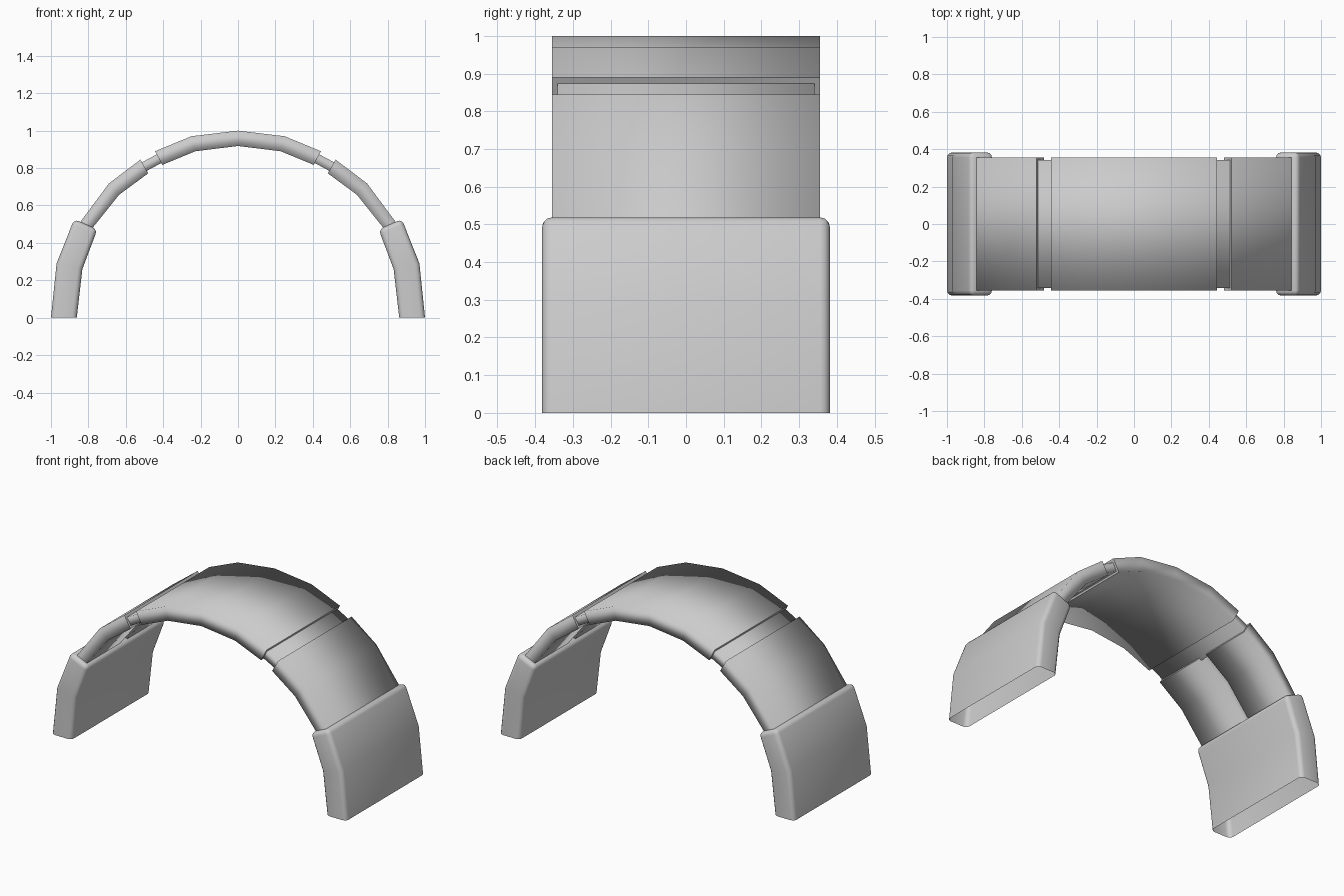
import bpy, bmesh, math
from mathutils import Vector

if "Cube" in bpy.data.objects:
    bpy.data.objects.remove(bpy.data.objects["Cube"])


def band(name, stations, section, open_start=False, bevel=0.0, sign=1):
    """Loft a section of (y, t) through (outer, inner) point pairs; t=0 is outer, t=1 inner."""
    bm = bmesh.new()
    rings = []
    for (ox, oz), (ix, iz) in stations:
        rings.append([bm.verts.new((sign * (ox + (ix - ox) * t), y, oz + (iz - oz) * t))
                      for y, t in section])
    n = len(section)
    for a, b in zip(rings, rings[1:]):
        for i in range(n):
            j = (i + 1) % n
            bm.faces.new((a[i], a[j], b[j], b[i]))
    if not open_start:
        bm.faces.new(rings[0])
    bm.faces.new(rings[-1])
    bmesh.ops.recalc_face_normals(bm, faces=bm.faces)
    if bevel:
        hard = [e for e in bm.edges
                if len(e.link_faces) == 2 and e.calc_face_angle() > math.radians(50)]
        bmesh.ops.bevel(bm, geom=hard, offset=bevel, segments=3, profile=0.5, affect='EDGES')
    else:
        # crisp outline around the two end caps
        for ring in (rings[0], rings[-1]):
            ends = set(ring)
            for e in bm.edges:
                if e.verts[0] in ends and e.verts[1] in ends:
                    e.smooth = False
    for f in bm.faces:
        f.smooth = True
    mesh = bpy.data.meshes.new(name)
    bm.to_mesh(mesh)
    bm.free()
    obj = bpy.data.objects.new(name, mesh)
    bpy.context.collection.objects.link(obj)
    return obj


def box(w):
    return [(-w, 0), (w, 0), (w, 1), (-w, 1)]


# crown band across the top
half = [((0.25, 0.97), (0.228, 0.89)), ((0.443, 0.89), (0.405, 0.817))]
left = [((-o[0], o[1]), (-i[0], i[1])) for o, i in reversed(half)]
band("crown_band", left + [((0, 1.0), (0, 0.918))] + half, box(0.355))

# slide band section with a groove along the inside
g = 0.035
grooved = [(-0.355, 0), (0.355, 0), (0.355, 1), (g, 1), (g, 0.4), (-g, 0.4), (-g, 1), (-0.355, 1)]

for side, s in (("right", 1), ("left", -1)):
    # thin connector between crown and slide band
    band("connector_" + side,
         [((0.40, 0.892), (0.375, 0.846)), ((0.53, 0.822), (0.505, 0.776))],
         box(0.341), sign=s)
    # slide band
    band("slide_band_" + side,
         [((0.522, 0.845), (0.480, 0.772)), ((0.69, 0.718), (0.635, 0.658)),
          ((0.848, 0.505), (0.79, 0.465))], grooved, sign=s)
    # end cup, open at the bottom
    band("end_cup_" + side,
         [((1.0, 0), (0.862, 0)), ((0.97, 0.29), (0.832, 0.26)),
          ((0.876, 0.527), (0.752, 0.472))],
         box(0.382), open_start=True, bevel=0.026, sign=s)
